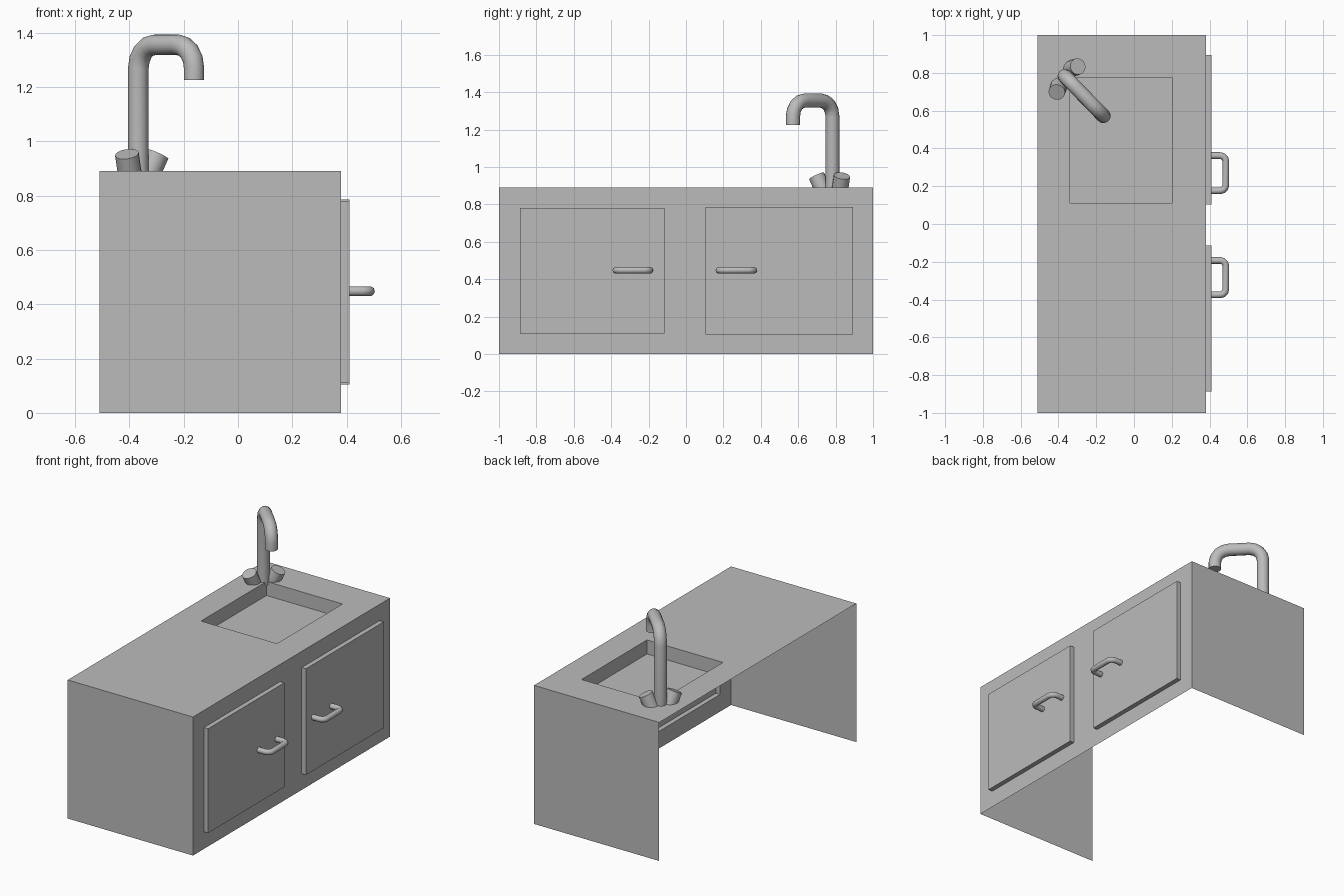
import bpy, bmesh, math
from mathutils import Vector

if "Cube" in bpy.data.objects:
    bpy.data.objects.remove(bpy.data.objects["Cube"])

mat = bpy.data.materials.new("plain grey")
mat.diffuse_color = (0.5, 0.5, 0.5, 1)
mat.use_nodes = True
mat.node_tree.nodes["Principled BSDF"].inputs["Base Color"].default_value = mat.diffuse_color

X0, X1, H = -0.51, 0.38, 0.89


def rect(r):
    a, b, c, d = r
    return [(a, c), (b, c), (b, d), (a, d)]


def pocket_panel(bm, outer, inner, place, depth):
    """Flat frame whose centre rectangle is pushed in or out by depth."""
    o = [bm.verts.new(place(u, v, 0)) for u, v in rect(outer)]
    i = [bm.verts.new(place(u, v, 0)) for u, v in rect(inner)]
    p = [bm.verts.new(place(u, v, depth)) for u, v in rect(inner)]
    for k in range(4):
        n = (k + 1) % 4
        bm.faces.new((o[k], o[n], i[n], i[k]))
        bm.faces.new((i[k], i[n], p[n], p[k]))
    bm.faces.new(p)


def rounded(corners, radius, steps):
    """Path through the corners with each inner corner rounded."""
    pts = [Vector(c) for c in corners]
    path = [pts[0]]
    for a, b, c in zip(pts, pts[1:], pts[2:]):
        d1, d2 = (a - b).normalized(), (c - b).normalized()
        centre = b + (d1 + d2) * radius
        for s in range(steps + 1):
            t = math.pi / 2 * s / steps
            path.append(centre - d2 * radius * math.cos(t) - d1 * radius * math.sin(t))
    return path + [pts[-1]]


def pipe(name, path, radius, res):
    cu = bpy.data.curves.new(name, 'CURVE')
    cu.dimensions = '3D'
    cu.bevel_depth = radius
    cu.bevel_resolution = res
    cu.use_fill_caps = True
    sp = cu.splines.new('POLY')
    sp.points.add(len(path) - 1)
    for p, co in zip(sp.points, path):
        p.co = (*co, 1)
    ob = bpy.data.objects.new(name, cu)
    bpy.context.collection.objects.link(ob)
    finish(ob, True)


def finish(ob, smooth=False):
    bpy.ops.object.select_all(action='DESELECT')
    ob.select_set(True)
    bpy.context.view_layer.objects.active = ob
    if ob.type == 'CURVE':
        bpy.ops.object.convert(target='MESH')
        ob = bpy.context.object
    ob.data.materials.clear()
    ob.data.materials.append(mat)
    if smooth:
        bpy.ops.object.shade_smooth_by_angle(angle=math.radians(40))


# cabinet: thin sheet, open at the back (-x) and the bottom
bm = bmesh.new()
# worktop with sunken basin
pocket_panel(bm, (X0, X1, -1, 1), (-0.34, 0.20, 0.11, 0.775),
             lambda u, v, w: (u, v, H + w), -0.09)
# front with two raised doors
for outer, inner in (((-1, 0, 0, H), (-0.888, -0.115, 0.11, 0.78)),
                     ((0, 1, 0, H), (0.104, 0.894, 0.104, 0.786))):
    pocket_panel(bm, outer, inner, lambda u, v, w: (X1 + w, u, v), 0.03)
# end panels
for y in (-1, 1):
    vs = [bm.verts.new((u, y, v)) for u, v in rect((X0, X1, 0, H))]
    bm.faces.new(vs if y < 0 else vs[::-1])
bmesh.ops.remove_doubles(bm, verts=bm.verts, dist=1e-5)
me = bpy.data.meshes.new("cabinet")
bm.to_mesh(me)
bm.free()
cabinet = bpy.data.objects.new("cabinet", me)
bpy.context.collection.objects.link(cabinet)
finish(cabinet)

# door handles
for name, ya, yb in (("left_handle", -0.375, -0.193), ("right_handle", 0.176, 0.362)):
    z = 0.448
    pipe(name, rounded([(0.405, ya, z), (0.486, ya, z), (0.486, yb, z), (0.405, yb, z)],
                       0.03, 3), 0.018, 3)

# tap spout, turned diagonally over the basin
bx, by, tx, ty, top = -0.367, 0.783, -0.162, 0.572, 1.355
pipe("tap_spout", rounded([(bx, by, 0.87), (bx, by, top), (tx, ty, top), (tx, ty, 1.225)],
                          0.085, 4), 0.038, 5)

# tap knobs, leaning outwards on either side of the spout
for name, end, lean in (("front_knob", (-0.409, 0.698, 0.953), (-0.13, -0.40, 0.9)),
                        ("rear_knob", (-0.297, 0.834, 0.953), (0.40, 0.13, 0.9))):
    axis = Vector(lean).normalized()
    length = 0.095
    bpy.ops.mesh.primitive_cylinder_add(vertices=16, radius=0.044, depth=length,
                                        location=Vector(end) - axis * length / 2,
                                        rotation=axis.to_track_quat('Z', 'Y').to_euler())
    knob = bpy.context.object
    knob.name = name
    finish(knob, True)
